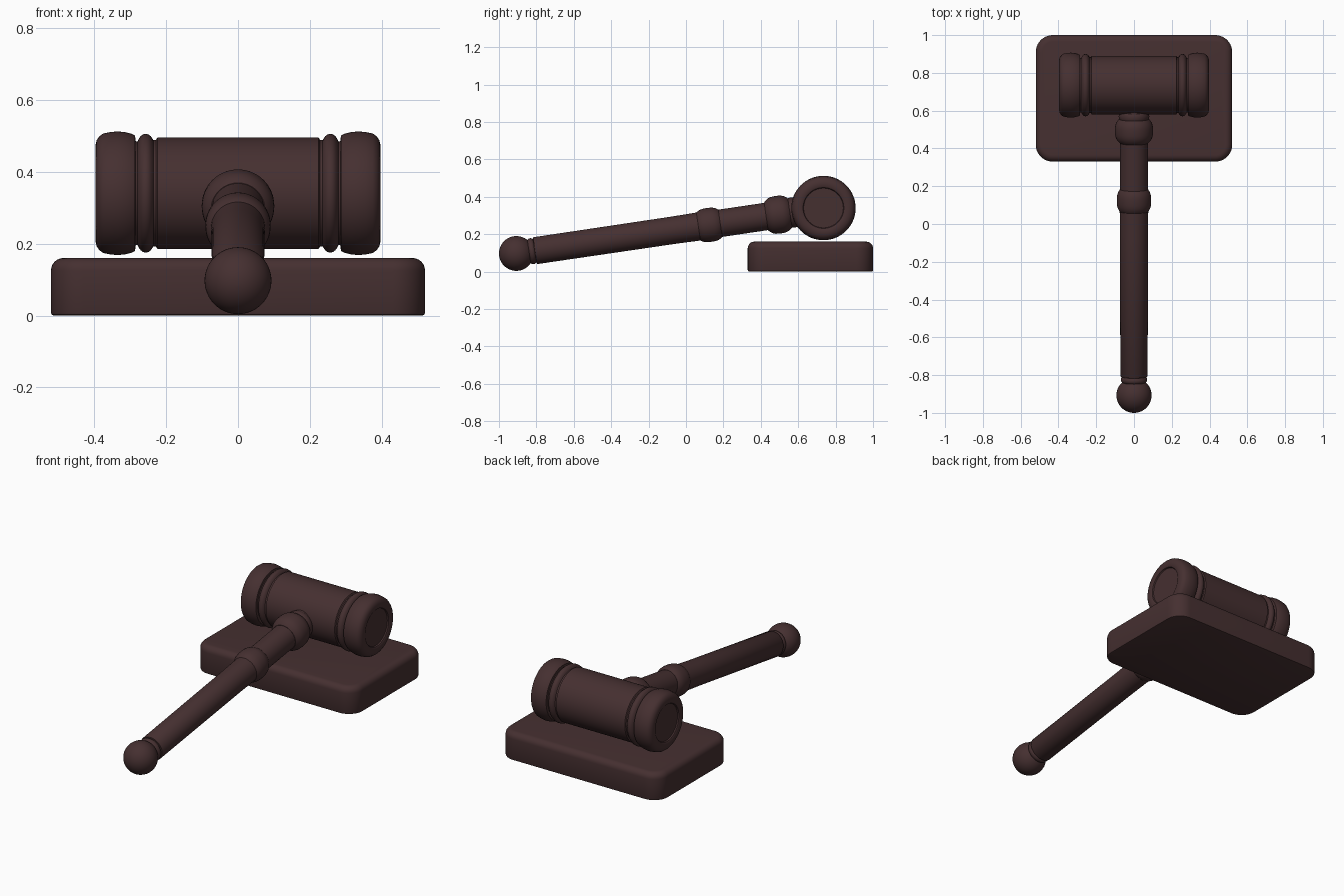
import bpy, bmesh, math
from mathutils import Matrix, Vector

if "Cube" in bpy.data.objects:
    bpy.data.objects.remove(bpy.data.objects["Cube"])

wood = bpy.data.materials.new("dark_brown_wood")
wood.diffuse_color = (0.060, 0.029, 0.030, 1)
wood.use_nodes = True
wood.node_tree.nodes["Principled BSDF"].inputs["Base Color"].default_value = wood.diffuse_color


def finish(name, bm, angle=35):
    bmesh.ops.recalc_face_normals(bm, faces=bm.faces[:])
    mesh = bpy.data.meshes.new(name)
    bm.to_mesh(mesh)
    bm.free()
    mesh.materials.append(wood)
    ob = bpy.data.objects.new(name, mesh)
    bpy.context.collection.objects.link(ob)
    bpy.ops.object.select_all(action='DESELECT')
    ob.select_set(True)
    bpy.context.view_layer.objects.active = ob
    bpy.ops.object.shade_smooth_by_angle(angle=math.radians(angle))
    return ob


def lathe(name, profile, origin, axis, segs=64):
    """Spin (distance along axis, radius) points into a closed turned part."""
    bm = bmesh.new()
    rings = []
    for t, r in profile:
        rings.append([bm.verts.new((r * math.cos(2 * math.pi * i / segs),
                                    r * math.sin(2 * math.pi * i / segs), t))
                      for i in range(segs)])
    for a, b in zip(rings, rings[1:]):
        for i in range(segs):
            j = (i + 1) % segs
            bm.faces.new((a[i], a[j], b[j], b[i]))
    bm.faces.new(rings[0])
    bm.faces.new(rings[-1])
    rot = Vector((0, 0, 1)).rotation_difference(Vector(axis)).to_matrix().to_4x4()
    bm.transform(Matrix.Translation(origin) @ rot)
    return finish(name, bm)


def bulge(t0, t1, r_edge, r_mid, n=10, power=2.5):
    """Rounded band profile between t0 and t1."""
    return [(t0 + (t1 - t0) * (1 - math.cos(math.pi * k / n)) / 2,
             r_edge + (r_mid - r_edge) * (1 - abs(math.cos(math.pi * k / n)) ** power))
            for k in range(n + 1)]


# Sounding block: rounded plan, soft top edge, small bottom edge
bm = bmesh.new()
bmesh.ops.create_cube(bm, size=1, matrix=Matrix.Translation((0, 0.665, 0.08))
                      @ Matrix.Diagonal((1.04, 0.67, 0.16, 1)))
upright = [e for e in bm.edges if abs(e.verts[0].co.z - e.verts[1].co.z) > 0.1]
bmesh.ops.bevel(bm, geom=upright, offset=0.09, segments=10, profile=0.5, affect='EDGES')
for z, off, seg in ((0.16, 0.035, 6), (0, 0.008, 2)):
    rim = [e for e in bm.edges if all(abs(v.co.z - z) < 1e-4 for v in e.verts)]
    bmesh.ops.bevel(bm, geom=rim, offset=off, segments=seg, profile=0.5, affect='EDGES')
finish("sounding_block", bm)

# Mallet head: barrel, beads and end caps turned around the x axis
centre = Vector((0, 0.735, 0.34))
lathe("head_barrel", [(-0.24, 0.148), (-0.228, 0.148), (-0.224, 0.155),
                      (0.224, 0.155), (0.228, 0.148), (0.24, 0.148)], centre, (1, 0, 0))
cap = [(0.27, 0.14), (0.285, 0.145), (0.286, 0.160), (0.295, 0.165), (0.315, 0.170),
       (0.335, 0.172), (0.355, 0.170), (0.375, 0.166), (0.386, 0.158), (0.393, 0.147),
       (0.396, 0.134), (0.396, 0.116), (0.392, 0.109), (0.385, 0.106), (0.385, 0.004)]
for side, s in (("left", -1), ("right", 1)):
    lathe(f"head_bead_{side}", bulge(0.232, 0.281, 0.140, 0.165), centre, (s, 0, 0))
    lathe(f"head_cap_{side}", cap, centre, (s, 0, 0))

# Handle: turned parts along a sloping axis from the ball end to the head
ball = Vector((0, -0.907, 0.097))
axis = (centre - ball).normalized()
lathe("handle_ball", [(-0.093 * math.cos(a), 0.093 * math.sin(a))
                      for a in (math.pi * (0.01 + 0.98 * k / 24) for k in range(25))],
      ball, axis)
lathe("handle_neck", [(0.05, 0.062)] + bulge(0.068, 0.099, 0.062, 0.070, 8)
      + [(0.11, 0.062)], ball, axis)
lathe("handle_grip", [(0.100, 0.060), (0.101, 0.070), (0.105, 0.0725), (0.85, 0.0735),
                      (0.98, 0.0755), (1.0, 0.0755)], ball, axis)
lathe("handle_middle_ring", bulge(0.982, 1.102, 0.074, 0.091, 12, 3), ball, axis)
lathe("handle_shaft", [(1.09, 0.0735), (1.37, 0.0735)], ball, axis)
lathe("handle_collar", bulge(1.350, 1.482, 0.075, 0.101, 14, 3), ball, axis)
lathe("handle_socket", bulge(1.470, 1.515, 0.074, 0.081, 8) + [(1.56, 0.074)], ball, axis)
